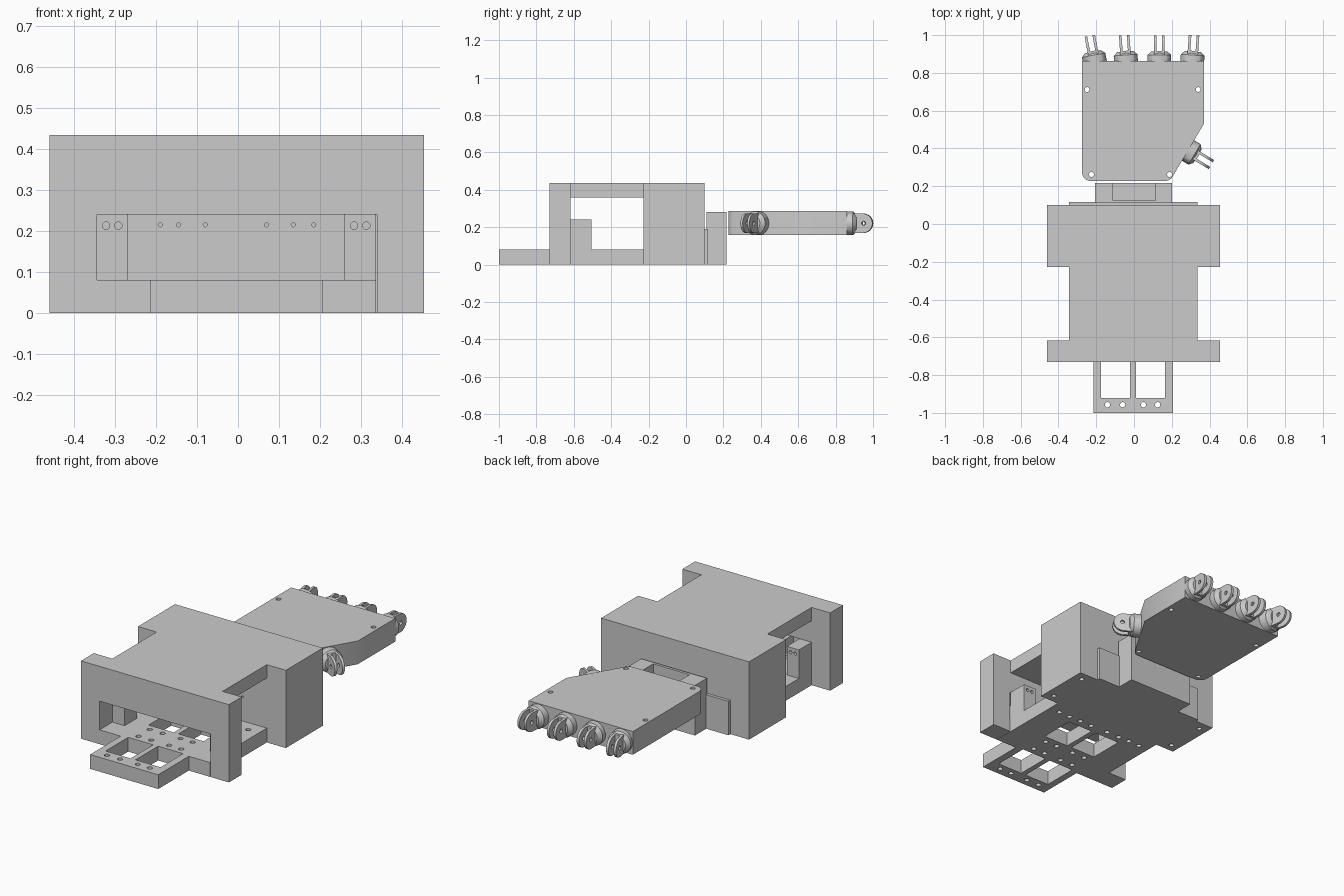
import bpy, bmesh, math
from mathutils import Matrix, Vector

if "Cube" in bpy.data.objects:
    bpy.data.objects.remove(bpy.data.objects["Cube"])


def finish(bm, name):
    bmesh.ops.recalc_face_normals(bm, faces=bm.faces)
    me = bpy.data.meshes.new(name)
    bm.to_mesh(me)
    bm.free()
    ob = bpy.data.objects.new(name, me)
    bpy.context.collection.objects.link(ob)
    return ob


def prism(name, pts, z0, z1):
    bm = bmesh.new()
    f = bm.faces.new([bm.verts.new((x, y, z0)) for x, y in pts])
    r = bmesh.ops.extrude_face_region(bm, geom=[f])
    verts = [v for v in r["geom"] if isinstance(v, bmesh.types.BMVert)]
    bmesh.ops.translate(bm, vec=(0, 0, z1 - z0), verts=verts)
    return finish(bm, name)


def box(name, x0, x1, y0, y1, z0, z1):
    return prism(name, [(x0, y0), (x1, y0), (x1, y1), (x0, y1)], z0, z1)


def cylinders(name, centres, r, depth, axis="Z", r2=None, seg=20):
    bm = bmesh.new()
    rot = {"Z": Matrix(), "Y": Matrix.Rotation(-math.pi / 2, 4, "X"),
           "X": Matrix.Rotation(math.pi / 2, 4, "Y")}[axis]
    for c in centres:
        bmesh.ops.create_cone(bm, cap_ends=True, segments=seg, radius1=r,
                              radius2=r if r2 is None else r2, depth=depth,
                              matrix=Matrix.Translation(c) @ rot)
    return finish(bm, name)


def boolean(ob, other, op="DIFFERENCE"):
    m = ob.modifiers.new("bool", "BOOLEAN")
    m.operation, m.object, m.solver = op, other, "EXACT"
    bpy.context.view_layer.objects.active = ob
    bpy.ops.object.modifier_apply(modifier=m.name)
    bpy.data.objects.remove(other, do_unlink=True)


def smooth(ob):
    bpy.ops.object.select_all(action="DESELECT")
    ob.select_set(True)
    bpy.context.view_layer.objects.active = ob
    bpy.ops.object.shade_smooth_by_angle(angle=math.radians(35))


# forearm housing: I-shaped block with a side tunnel and a front opening
L, R, l, r = -0.46, 0.455, -0.345, 0.337
housing = prism("forearm_housing", [
    (L, -0.73), (R, -0.73), (R, -0.617), (r, -0.617), (r, -0.227), (R, -0.227),
    (R, 0.10), (L, 0.10), (L, -0.227), (l, -0.227), (l, -0.617), (L, -0.617)], 0, 0.435)
boolean(housing, box("cut", -0.6, 0.6, -0.617, -0.227, -0.1, 0.36))
boolean(housing, box("cut", l, 0.34, -0.8, -0.5, -0.1, 0.24))
boolean(housing, cylinders("cut", [(x, -0.22, 0.215) for x in
        (-0.19, -0.145, -0.08, 0.07, 0.135, 0.185)], 0.005, 0.2, "Y"))
boolean(housing, cylinders("cut", [(x, y, 0) for x in (-0.41, 0.405)
        for y in (-0.18, 0.05)], 0.013, 0.12))

# servo tray: wide plate with a narrow tongue, windows and screw rows
tray = prism("servo_tray", [(-0.215, -1), (0.207, -1), (0.207, -0.73), (r, -0.73),
                            (r, -0.227), (l, -0.227), (l, -0.73), (-0.215, -0.73)], 0, 0.08)
for x0, x1 in ((-0.175, -0.02), (0.01, 0.165)):
    boolean(tray, box("cut", x0, x1, -0.92, -0.72, -0.1, 0.2))
    boolean(tray, box("cut", x0, x1, -0.54, -0.34, -0.1, 0.2))
boolean(tray, cylinders("cut", [(x, y, 0.04) for x in (-0.14, -0.06, 0.05, 0.125)
        for y in (-0.957, -0.68, -0.58, -0.295)], 0.014, 0.3))
boolean(tray, cylinders("cut", [(x, -0.295, 0.04) for x in (-0.28, -0.21, 0.2, 0.27)],
        0.014, 0.3))

# side posts on the tray
for side, x0, x1 in (("left", l, -0.27), ("right", 0.26, r)):
    post = box(side + "_post", x0, x1, -0.617, -0.505, 0.08, 0.24)
    m = (x0 + x1) / 2
    boolean(post, cylinders("cut", [(m + d, -0.56, 0.213) for d in (-0.015, 0.015)],
                            0.009, 0.3, "Y"))

# wrist plate and notched wrist block
box("wrist_plate", l, r, 0.10, 0.117, 0, 0.19)
wrist = box("wrist_block", -0.207, 0.2, 0.11, 0.217, 0, 0.28)
boolean(wrist, box("cut", -0.11, 0.115, 0.125, 0.3, 0.19, 0.4))

# palm with rounded lower corners and a slanted thumb edge
ZP0, ZP1, ZC = 0.157, 0.287, 0.221


def corner(cx, cy, rad, a0, a1, n=6):
    return [(cx + rad * math.cos(math.radians(a0 + (a1 - a0) * i / n)),
             cy + rad * math.sin(math.radians(a0 + (a1 - a0) * i / n))) for i in range(n + 1)]


palm = prism("palm", corner(-0.23, 0.273, 0.045, 180, 270) + corner(0.165, 0.273, 0.045, 270, 329)
             + [(0.37, 0.53), (0.37, 0.862), (-0.275, 0.862)], ZP0, ZP1)
boolean(palm, cylinders("cut", [(-0.248, 0.712, 0.22), (0.34, 0.712, 0.22),
                                (-0.225, 0.262, 0.22), (0.188, 0.262, 0.22)], 0.013, 0.4))
smooth(palm)


# finger knuckle: round base plus slotted, pinned clevis, pointing along +y
def knuckle(name, pos, angle):
    base = cylinders(name, [(0, 0.0, 0)], 0.063, 0.075, "Y", seg=32)
    boolean(base, cylinders("add", [(0, 0.047, 0)], 0.063, 0.019, "Y", 0.042, 32), "UNION")
    # clevis side profile: straight, then a round nose
    prof = [(0.01, -0.052), (0.09, -0.052)] + corner(0.09, 0, 0.052, -75, 75, 10) + \
           [(0.09, 0.052), (0.01, 0.052)]
    clevis = prism("add", prof, -0.028, 0.028)
    clevis.data.transform(Matrix(((0, 0, 1, 0), (1, 0, 0, 0), (0, 1, 0, 0), (0, 0, 0, 1))))
    boolean(clevis, box("cut", -0.014, 0.014, 0.06, 0.3, -0.1, 0.1))
    boolean(clevis, cylinders("cut", [(0, 0.095, 0)], 0.011, 0.3, "X"))
    boolean(base, clevis, "UNION")
    base.data.transform(Matrix.Translation(Vector(pos)) @
                        Matrix.Rotation(math.radians(angle), 4, "Z"))
    smooth(base)


for name, x, ang in (("index", 0.308, -4), ("middle", 0.134, 0),
                     ("ring", -0.042, 4), ("little", -0.207, 11)):
    knuckle(name + "_knuckle", (x, 0.857, ZC), ang)
knuckle("thumb_knuckle", (0.288, 0.388, ZC), -121)
